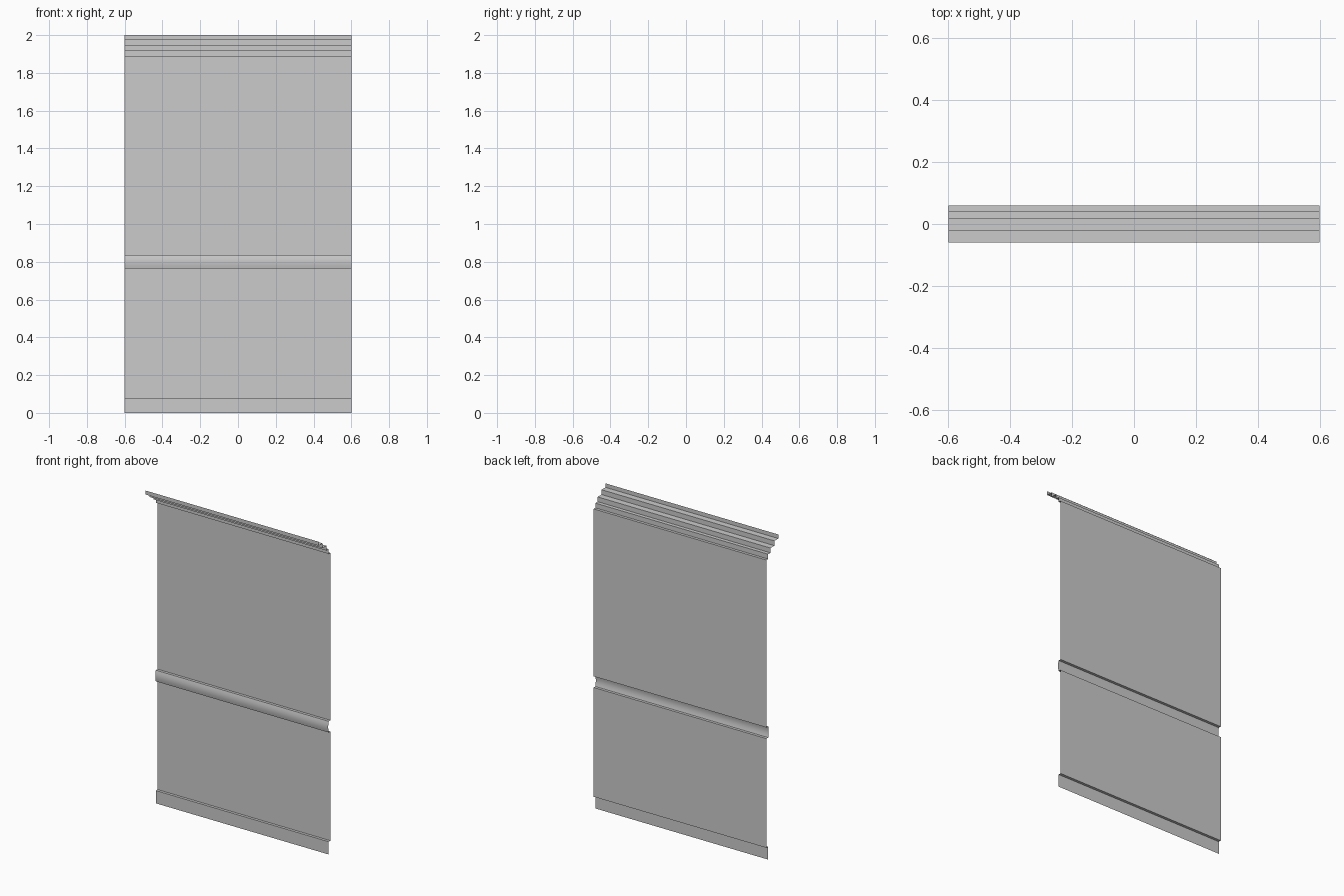
import bpy, bmesh, math

if "Cube" in bpy.data.objects:
    bpy.data.objects.remove(bpy.data.objects["Cube"])

HALF_W = 0.6     # half of the wall width
WALL_Y = 0.059   # wall plane
TRIM_Y = 0.042   # front of baseboard, rail and first crown step


def strip(name, profile, smooth=False):
    """Sweep an open (y, z) profile, listed bottom to top, along x as a thin sheet."""
    bm = bmesh.new()
    left = [bm.verts.new((-HALF_W, y, z)) for y, z in profile]
    right = [bm.verts.new((HALF_W, y, z)) for y, z in profile]
    for i in range(len(profile) - 1):
        face = bm.faces.new((left[i], right[i], right[i + 1], left[i + 1]))
        face.smooth = smooth
    mesh = bpy.data.meshes.new(name)
    bm.to_mesh(mesh)
    bm.free()
    obj = bpy.data.objects.new(name, mesh)
    bpy.context.collection.objects.link(obj)
    if smooth:
        mesh.set_sharp_from_angle(angle=math.radians(30))
    return obj


# Baseboard with its top ledge
strip("baseboard", [(TRIM_Y, 0), (TRIM_Y, 0.08), (WALL_Y, 0.08)])

# Flat wall panels below and above the rail
strip("lower_wall", [(WALL_Y, 0.08), (WALL_Y, 0.765)])
strip("upper_wall", [(WALL_Y, 0.835), (WALL_Y, 1.885)])

# Chair rail with a gently rounded face between two ledges
N = 8
face = [(TRIM_Y - 0.005 * math.sin(math.pi * i / N), 0.765 + 0.07 * i / N)
        for i in range(N + 1)]
strip("chair_rail", [(WALL_Y, 0.765)] + face + [(WALL_Y, 0.835)], smooth=True)

# Stepped crown moulding, open at the top
levels = [1.885, 1.915, 1.945, 1.975, 2.0]
steps = [TRIM_Y, 0.019, -0.02, -0.059]
crown = [(WALL_Y, levels[0])]
for i, y in enumerate(steps):
    crown += [(y, levels[i]), (y, levels[i + 1])]
strip("crown_moulding", crown)
